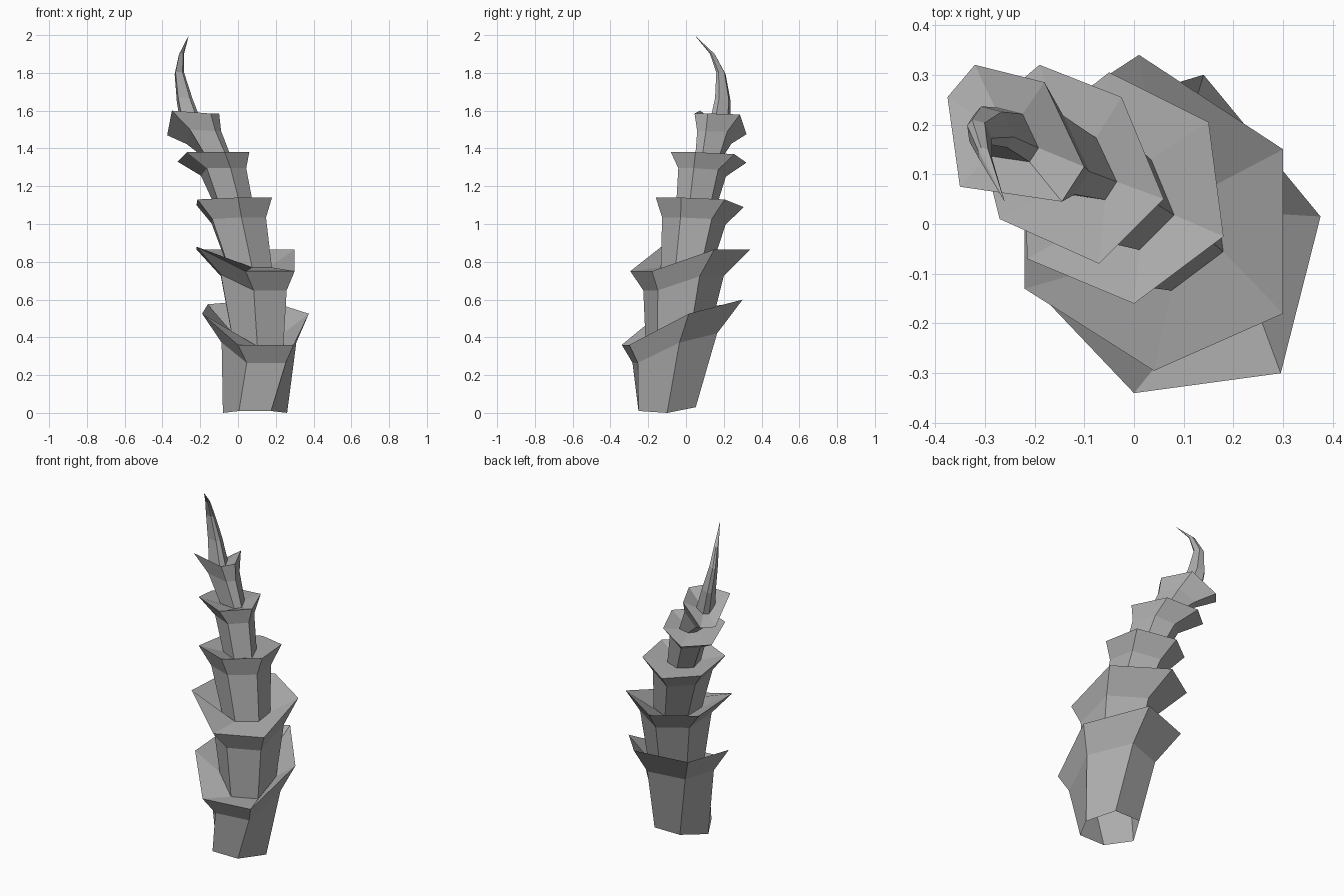
import bpy, bmesh
from math import cos, sin, pi
from mathutils import Vector

# Each segment: flared hexagonal lip, then (centre, scale, tilt) of its base and neck,
# whose cross-sections are shrunken copies of the lip
segments = [
    ([(.375, .015, .525), (.14, .30, .60), (-.16, .21, .575),
      (-.19, -.14, .525), (0, -.34, .36), (.295, -.30, .36)],
     ((.09, -.10, .015), .56, 0), ((.10, -.075, .35), .70, .65)),
    ([(.30, .15, .865), (.01, .34, .865), (-.22, .19, .865),
      (-.22, -.13, .88), (.04, -.295, .75), (.30, -.18, .75)],
     ((.10, -.05, .40), .53, .6), ((.08, -.02, .70), .67, .65)),
    ([(.15, .205, 1.13), (-.05, .305, 1.09), (-.22, .17, 1.10),
      (-.215, -.07, 1.13), (0, -.16, 1.14), (.18, -.025, 1.14)],
     ((.06, 0, .77), .58, 0), ((.0, .04, 1.02), .72, .8)),
    ([(-.025, .255, 1.37), (-.19, .32, 1.325), (-.32, .21, 1.33),
      (-.27, .01, 1.38), (-.07, -.08, 1.38), (.06, .05, 1.38)],
     ((-.025, .06, 1.10), .54, 0), ((-.08, .09, 1.28), .63, .8)),
    ([(-.18, .285, 1.58), (-.32, .32, 1.475), (-.375, .255, 1.47),
      (-.35, .075, 1.60), (-.145, .045, 1.585), (-.10, .115, 1.585)],
     ((-.11, .12, 1.35), .52, 0), ((-.185, .15, 1.47), .66, .6)),
]
# Curved end spike: centre and radius scale of each ring
spike = [((-.25, .18, 1.53), .40), ((-.285, .195, 1.66), .30),
         ((-.312, .185, 1.80), .18), ((-.30, .14, 1.90), .10)]
spike_tip = (-.26, .045, 2.0)


def scaled(lip, centre, s, tilt):
    mid = sum((Vector(p) for p in lip), Vector()) / len(lip)
    ring = []
    for p in lip:
        d = Vector(p) - mid
        ring.append(Vector(centre) + Vector((d.x * s, d.y * s, d.z * tilt)))
    return ring


rings = []
for lip, base, neck in segments:
    rings += [scaled(lip, *base), scaled(lip, *neck), [Vector(p) for p in lip]]
for centre, s in spike:
    rings.append(scaled(segments[-1][0], centre, s, s * .5))
# The open foot is a regular hexagon
rings[0] = [Vector((.09 + .17 * cos(k * pi / 3), -.10 + .175 * sin(k * pi / 3),
                    .03 if k in (1, 2) else .01 if k > 3 else 0)) for k in range(6)]

# Skin all rings into one flat-faced horn, open at the foot
bm = bmesh.new()
loops = [[bm.verts.new(p) for p in ring] for ring in rings]
apex = bm.verts.new(spike_tip)
for a, b in zip(loops, loops[1:]):
    for i in range(6):
        j = (i + 1) % 6
        bm.faces.new((a[i], a[j], b[j], b[i]))
for i in range(6):
    bm.faces.new((loops[-1][i], loops[-1][(i + 1) % 6], apex))
mesh = bpy.data.meshes.new("segmented_horn")
bm.to_mesh(mesh)
bm.free()

grey = bpy.data.materials.new("dark_grey")
grey.diffuse_color = (.41, .41, .41, 1)
mesh.materials.append(grey)
bpy.context.collection.objects.link(bpy.data.objects.new("segmented_horn", mesh))
